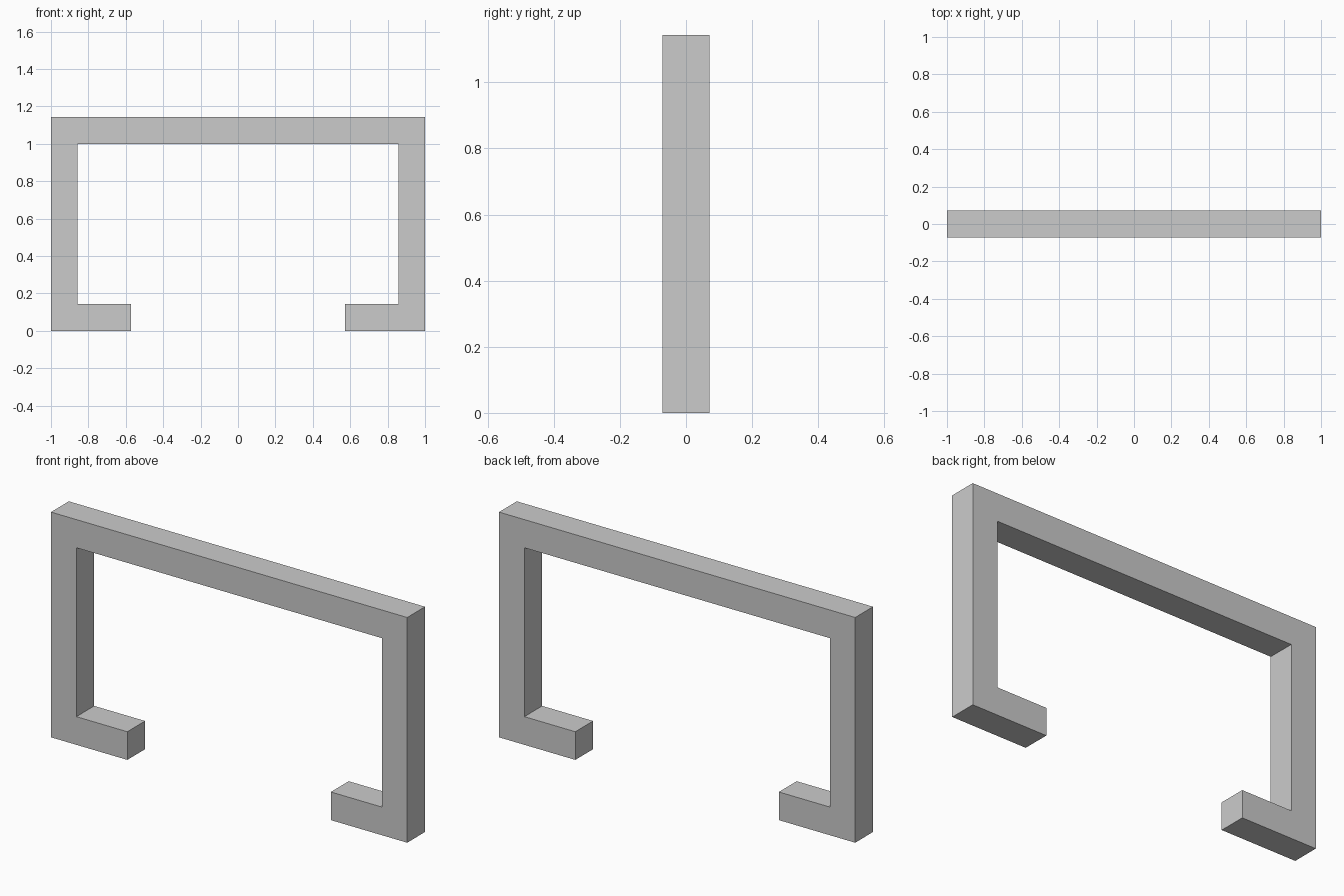
import bpy, bmesh

if "Cube" in bpy.data.objects:
    bpy.data.objects.remove(bpy.data.objects["Cube"])

U = 1 / 7  # bar thickness; every dimension is a multiple of it

# Right half of the outline (x, z) in bar units, from foot tip round to the top bar
half = [(4, 1), (4, 0), (7, 0), (7, 8)]
inner = [(6, 7), (6, 1)]
mirror = lambda pts: [(-x, z) for x, z in reversed(pts)]
outline = half + mirror(half) + mirror(inner) + inner

# Open frame: outline extruded through its depth
bm = bmesh.new()
face = bm.faces.new([bm.verts.new((x * U, -U / 2, z * U)) for x, z in outline])
ext = bmesh.ops.extrude_face_region(bm, geom=[face], use_keep_orig=True)
verts = [v for v in ext["geom"] if isinstance(v, bmesh.types.BMVert)]
bmesh.ops.translate(bm, verts=verts, vec=(0, U, 0))
bmesh.ops.recalc_face_normals(bm, faces=bm.faces)

mesh = bpy.data.meshes.new("bracket_frame")
bm.to_mesh(mesh)
bm.free()
bpy.context.collection.objects.link(bpy.data.objects.new("bracket_frame", mesh))
